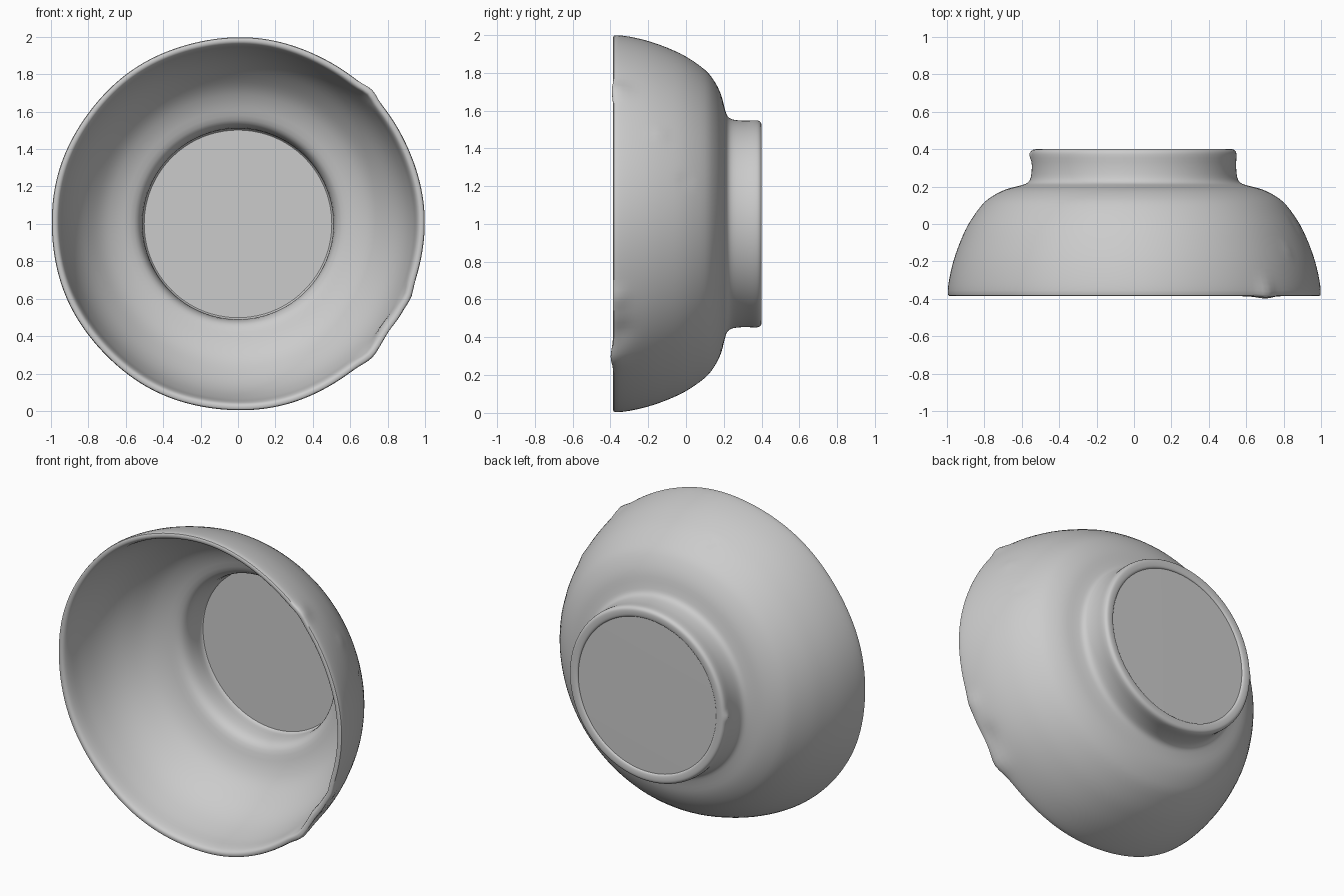
import bpy, bmesh, math

if "Cube" in bpy.data.objects:
    bpy.data.objects.remove(bpy.data.objects["Cube"])

SEG = 192
CENTRE_Z = 1.0


def smooth_loop(pts, n=3):
    """Closed Catmull-Rom curve through (radius, y) points."""
    out, m = [], len(pts)
    for i in range(m):
        p0, p1, p2, p3 = (pts[(i + k - 1) % m] for k in range(4))
        for s in range(n):
            t = s / n
            out.append(tuple(0.5 * (2 * b + (c - a) * t + (2 * a - 5 * b + 4 * c - d) * t * t
                                    + (3 * b - a - 3 * c + d) * t ** 3)
                             for a, b, c, d in zip(p0, p1, p2, p3)))
    return out


def wear(r, y, a):
    """Hand-made wobble plus small bumps and nicks on the outer surface."""
    dr = 0.003 * math.sin(9 * a + 1) * max(0, -y + 0.2) * (r > 0.8)
    dy = 0
    for deg, y0, r_min, w_a, w_y, amp, push in MARKS:
        da = (math.degrees(a) - deg + 180) % 360 - 180
        g = math.exp(-(da / w_a) ** 2 - ((y - y0) / w_y) ** 2)
        if r > r_min:
            dr += amp * g
            dy += push * g
    return r + dr, y + dy


# angle, y, minimum radius, angular width, y width, radial change, y change
MARKS = [
    (45, -0.36, 0.94, 3.0, 0.06, 0.016, -0.008),
    (-45, -0.36, 0.94, 4.0, 0.06, 0.016, -0.015),
    (-35, -0.34, 0.94, 4.0, 0.06, -0.012, 0.0),
    (-23, -0.36, 0.94, 3.0, 0.05, 0.010, 0.0),
    (30, -0.14, 0.93, 2.0, 0.03, 0.006, 0.0),
    (15, 0.0, 0.87, 2.0, 0.03, -0.006, 0.0),
    (102, 0.0, 0.87, 3.0, 0.02, -0.008, 0.0),
    (180, 0.37, 0.53, 3.0, 0.025, 0.012, 0.0),
]


def lathe(name, profile, closed):
    """Revolve a (radius, y) profile about the bowl's horizontal axis."""
    bm = bmesh.new()
    rings = []
    for r, y in profile:
        if r < 1e-6:
            rings.append([bm.verts.new((0, y, CENTRE_Z))] * SEG)
            continue
        ring = []
        for k in range(SEG):
            a = 2 * math.pi * k / SEG
            rr, yy = wear(r, y, a) if closed else (r, y)
            ring.append(bm.verts.new((rr * math.cos(a), yy, CENTRE_Z + rr * math.sin(a))))
        rings.append(ring)
    pairs = list(zip(rings, rings[1:])) + ([(rings[-1], rings[0])] if closed else [])
    for A, B in pairs:
        for k in range(SEG):
            j = (k + 1) % SEG
            corners = list(dict.fromkeys((A[k], A[j], B[j], B[k])))
            bm.faces.new(corners)
    bmesh.ops.recalc_face_normals(bm, faces=bm.faces)
    mesh = bpy.data.meshes.new(name)
    bm.to_mesh(mesh)
    bm.free()
    ob = bpy.data.objects.new(name, mesh)
    bpy.context.collection.objects.link(ob)
    bpy.ops.object.select_all(action='DESELECT')
    ob.select_set(True)
    bpy.context.view_layer.objects.active = ob
    bpy.ops.object.shade_smooth_by_angle(angle=math.radians(40))
    return ob


# Bowl wall with its foot ring: outside from rim to foot, then back along the inside
outside = [(0.983, -0.386), (0.997, -0.372), (0.99, -0.30), (0.967, -0.20), (0.932, -0.10),
           (0.885, 0.0), (0.815, 0.10), (0.755, 0.15), (0.685, 0.185), (0.61, 0.205),
           (0.57, 0.22), (0.552, 0.25), (0.546, 0.31), (0.548, 0.37), (0.541, 0.392), (0.525, 0.40)]
inside = [(0.495, 0.398), (0.485, 0.388), (0.49, 0.372), (0.508, 0.355), (0.511, 0.29),
          (0.522, 0.23), (0.555, 0.19), (0.64, 0.16), (0.715, 0.12), (0.78, 0.06),
          (0.85, -0.03), (0.90, -0.13), (0.935, -0.25), (0.95, -0.34), (0.963, -0.378)]
lathe("bowl_wall", smooth_loop(outside + inside), True)

# Flat floor closing the foot
lathe("bowl_floor", [(0, 0.365), (0.512, 0.365), (0.512, 0.388), (0, 0.392)], False)
